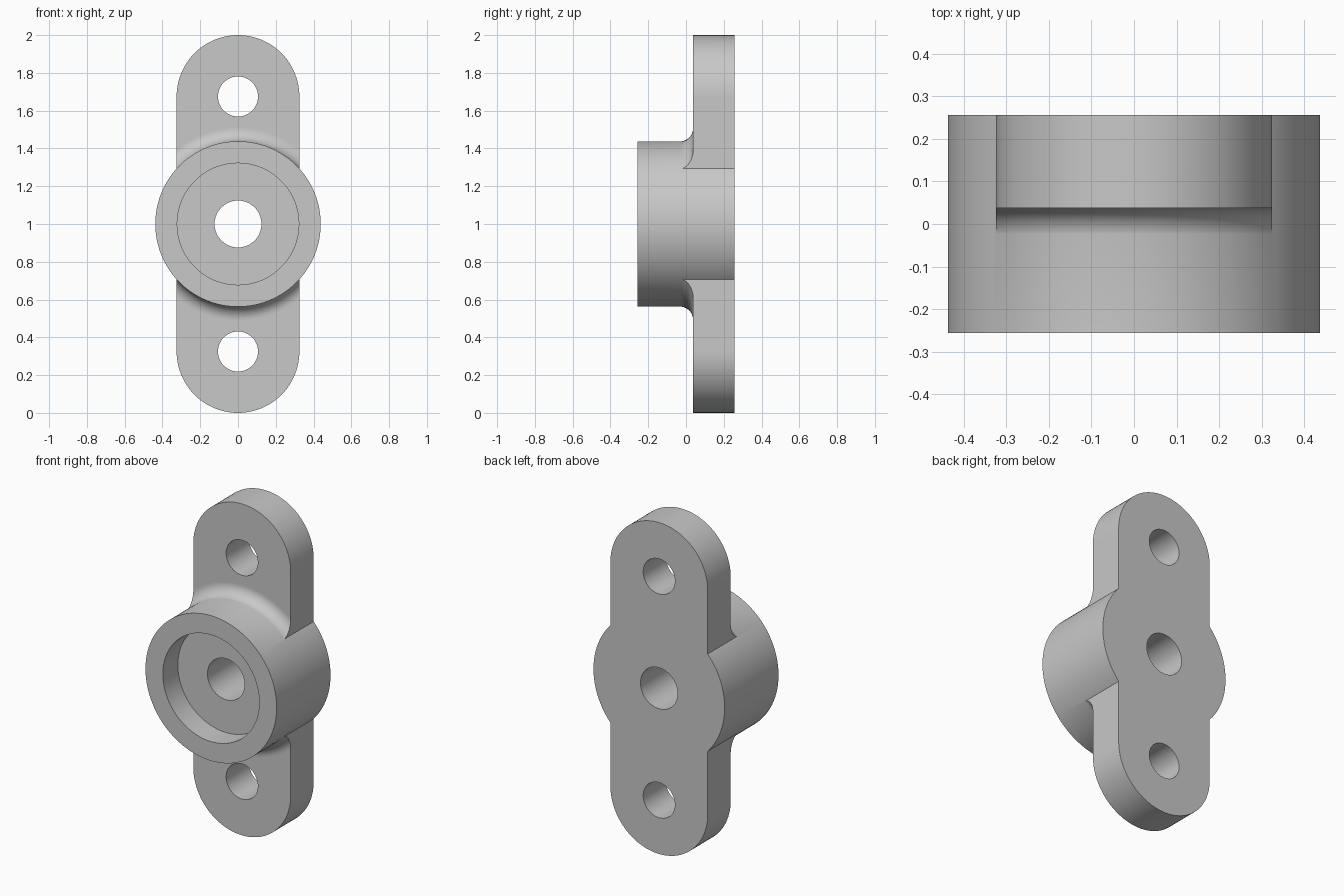
import bpy, bmesh
from math import sin, cos, pi
from mathutils import Matrix

cube = bpy.data.objects.get("Cube")
if cube:
    bpy.data.objects.remove(cube, do_unlink=True)

SEGMENTS = 96
MID = 1.0          # height of the hub axis
BACK = 0.257       # half depth of the hub
LUG_FRONT = 0.038  # front face of the lugs
HALF_W = 0.325     # half width and end radius of the lugs
HUB_R = 0.438
FILLET = 0.072
LUG_Z = (HALF_W, 2 - HALF_W)

grey = bpy.data.materials.new("light grey metal")
grey.use_nodes = True
grey.diffuse_color = (0.58, 0.58, 0.58, 1)
grey.node_tree.nodes["Principled BSDF"].inputs["Base Color"].default_value = grey.diffuse_color


def finish(name, bm):
    bmesh.ops.recalc_face_normals(bm, faces=bm.faces)
    mesh = bpy.data.meshes.new(name)
    bm.to_mesh(mesh)
    bm.free()
    mesh.materials.append(grey)
    obj = bpy.data.objects.new(name, mesh)
    bpy.context.collection.objects.link(obj)
    return obj


def lathe(name, profile, z=MID):
    """Revolve (radius, y) points about a front-to-back axis at height z."""
    bm = bmesh.new()
    verts = [bm.verts.new((r, y, z)) for r, y in profile]
    edges = [bm.edges.new(pair) for pair in zip(verts, verts[1:])]
    bmesh.ops.spin(bm, geom=verts + edges, cent=(0, 0, z), axis=(0, 1, 0),
                   angle=2 * pi, steps=SEGMENTS)
    bmesh.ops.remove_doubles(bm, verts=bm.verts, dist=0.0001)
    return finish(name, bm)


def cylinder(name, radius, y0, y1, z=MID):
    return lathe(name, [(0, y0), (radius, y0), (radius, y1), (0, y1)], z)


def stadium(name, y0, y1):
    """Upright slot-shaped prism with round ends."""
    bm = bmesh.new()
    half = SEGMENTS // 2
    outline = []
    for z, start in ((LUG_Z[1], 0), (LUG_Z[0], pi)):
        for i in range(half + 1):
            a = start + pi * i / half
            outline.append(bm.verts.new((HALF_W * cos(a), y0, z + HALF_W * sin(a))))
    face = bm.faces.new(outline)
    grown = bmesh.ops.extrude_face_region(bm, geom=[face], use_keep_orig=True)
    moved = [g for g in grown["geom"] if isinstance(g, bmesh.types.BMVert)]
    bmesh.ops.translate(bm, verts=moved, vec=(0, y1 - y0, 0))
    return finish(name, bm)


def combine(target, tool, operation):
    bpy.context.view_layer.objects.active = target
    mod = target.modifiers.new(operation.lower(), 'BOOLEAN')
    mod.operation, mod.solver, mod.object = operation, 'EXACT', tool
    bpy.ops.object.modifier_apply(modifier=mod.name)
    bpy.data.objects.remove(tool, do_unlink=True)


# Lugs: slot-shaped plate whose front sweeps up to the hub in a fillet
sweep = [(HUB_R - 0.001 + FILLET * (1 - cos(a)), LUG_FRONT - FILLET * (1 - sin(a)))
         for a in [pi / 2 * i / 14 for i in range(15)]]
flared_disc = lathe("flared_disc", [(0, LUG_FRONT - FILLET)] + sweep
                    + [(1.2, LUG_FRONT), (1.2, BACK), (0, BACK)])
body = stadium("flanged_hub", -0.15, 0.35)
combine(body, flared_disc, 'INTERSECT')

# Hub
combine(body, cylinder("hub", HUB_R, -BACK, BACK), 'UNION')

# Front recess, centre bore and the two bolt holes
combine(body, cylinder("recess", 0.322, -0.4, -0.114), 'DIFFERENCE')
combine(body, cylinder("bore", 0.124, -0.4, 0.4), 'DIFFERENCE')
for z in LUG_Z:
    combine(body, cylinder("bolt_hole", 0.106, -0.4, 0.4, z), 'DIFFERENCE')

# Merge coplanar faces and shade curved faces smooth, plane faces flat
bm = bmesh.new()
bm.from_mesh(body.data)
bmesh.ops.remove_doubles(bm, verts=bm.verts, dist=0.0001)
bmesh.ops.dissolve_limit(bm, angle_limit=0.002, verts=bm.verts, edges=bm.edges)
bm.to_mesh(body.data)
bm.free()
bpy.ops.object.select_all(action='DESELECT')
body.select_set(True)
bpy.context.view_layer.objects.active = body
bpy.ops.object.shade_smooth_by_angle(angle=pi / 6)
for poly in body.data.polygons:
    if max(abs(poly.normal.x), abs(poly.normal.y)) > 0.9999:
        poly.use_smooth = False
